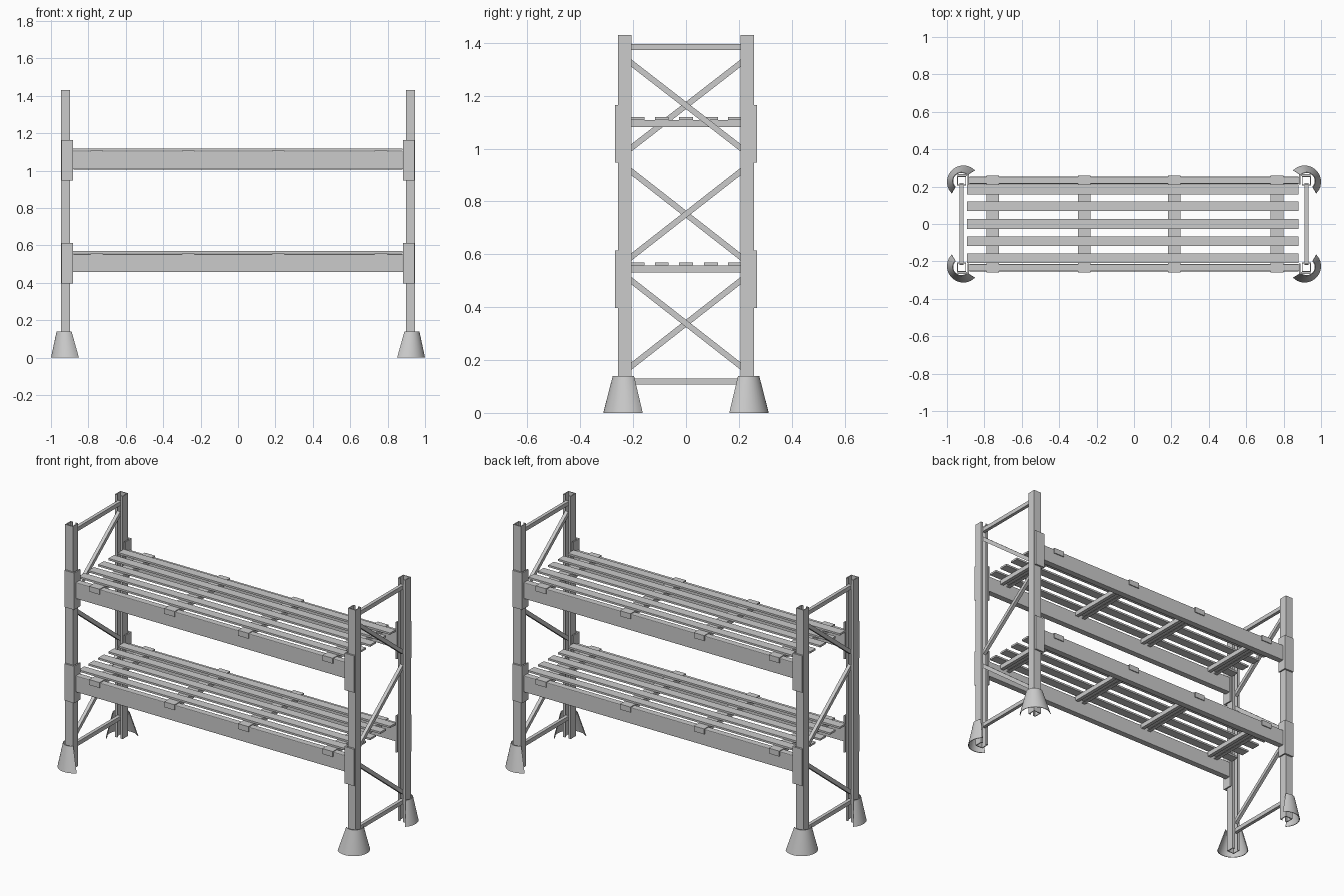
import bpy, bmesh, math
from mathutils import Vector, Matrix

if "Cube" in bpy.data.objects:
    bpy.data.objects.remove(bpy.data.objects["Cube"])


def finish(name, bm, smooth=False):
    bmesh.ops.recalc_face_normals(bm, faces=bm.faces)
    me = bpy.data.meshes.new(name)
    bm.to_mesh(me)
    bm.free()
    ob = bpy.data.objects.new(name, me)
    bpy.context.collection.objects.link(ob)
    if smooth:
        bpy.ops.object.select_all(action='DESELECT')
        ob.select_set(True)
        bpy.context.view_layer.objects.active = ob
        bpy.ops.object.shade_smooth_by_angle(angle=math.radians(35))
    return ob


def prism(name, profile, a, b, axis):
    """Extrude a closed 2D profile from a to b along an axis."""
    place = {'x': lambda u, v, w: (w, u, v),
             'y': lambda u, v, w: (u, w, v),
             'z': lambda u, v, w: (u, v, w)}[axis]
    bm = bmesh.new()
    lo = [bm.verts.new(place(u, v, a)) for u, v in profile]
    hi = [bm.verts.new(place(u, v, b)) for u, v in profile]
    n = len(profile)
    bm.faces.new(lo)
    bm.faces.new(hi)
    for i in range(n):
        j = (i + 1) % n
        bm.faces.new((lo[i], lo[j], hi[j], hi[i]))
    return finish(name, bm)


def rect(u0, u1, v0, v1):
    return [(u0, v0), (u1, v0), (u1, v1), (u0, v1)]


def lipped_channel(w, d, t, lip):
    """C section centred on u, back at v = 0, open side at v = -d."""
    h = w / 2
    right = [(h, 0), (h, -d), (h - lip, -d), (h - lip, -d + t), (h - t, -d + t), (h - t, -t)]
    return right + [(-u, v) for u, v in reversed(right)]


def bar(name, p, q, width, thick):
    """Straight bar between two points lying in a plane of constant x."""
    p, q = Vector(p), Vector(q)
    d = q - p
    bm = bmesh.new()
    bmesh.ops.create_cube(bm, size=1, matrix=Matrix.LocRotScale(
        (p + q) / 2, Matrix.Rotation(math.atan2(d.z, d.y), 3, 'X'), Vector((thick, d.length, width))))
    return finish(name, bm)


def guard(name, sx, sy):
    """Half-cone guard around the outer corner of a post foot."""
    bm = bmesh.new()
    n = 20
    rows = []
    for i in range(n + 1):
        ang = math.radians(-45 + 180 * i / n)
        c, s = math.cos(ang), math.sin(ang)
        row = []
        for cx, cy, r, z in ((.9125, .2255, .0875, 0), (.923, .23, .047, .14),
                             (.923, .23, .043, .14), (.9125, .2255, .0835, 0)):
            row.append(bm.verts.new((sx * (cx + r * c), sy * (cy + r * s), z)))
        rows.append(row)
    for r0, r1 in zip(rows, rows[1:]):
        for k in range(4):
            m = (k + 1) % 4
            bm.faces.new((r0[k], r1[k], r1[m], r0[m]))
    bm.faces.new(rows[0])
    bm.faces.new(rows[-1])
    return finish(name, bm, True)


XC = 0.922            # post centre line
LEVELS = (0.0, 0.55)  # height offset of each shelf
SUPPORTS = (-0.755, -0.266, 0.215, 0.765)

# Posts, foot guards and beam end brackets at each corner
for sx, side in ((-1, "left"), (1, "right")):
    for sy, end in ((-1, "front"), (1, "back")):
        tag = f"{end}_{side}"
        sec = [(sx * XC + u, sy * (0.257 + v)) for u, v in lipped_channel(0.05, 0.05, 0.005, 0.015)]
        prism(f"post_{tag}", sec, 0, 1.43, 'z')
        guard(f"foot_guard_{tag}", sx, sy)
        for i, dz in enumerate(LEVELS):
            ell = [(.944, .2575), (.944, .268), (.881, .268), (.881, .21), (.889, .21), (.889, .2575)]
            prism(f"bracket_{tag}_{i}", [(sx * x, sy * y) for x, y in ell],
                  0.397 + dz, 0.614 + dz, 'z')

# End frame bracing: the two ends zigzag in opposite directions
for sx, side in ((-1, "left"), (1, "right")):
    x = sx * XC
    for z in (0.119, 1.384):
        bar(f"brace_level_{side}", (x, -.215, z), (x, .215, z), 0.024, 0.02)
    for k, (lo, hi) in enumerate(((.172, .505), (.585, .918), (.998, 1.328))):
        s = sx * (1 if k % 2 == 0 else -1)
        bar(f"brace_diagonal_{side}_{k}", (x, -.213 * s, hi), (x, .213 * s, lo), 0.022, 0.02)

# Shelves
for i, dz in enumerate(LEVELS):
    # Long beams
    for sy, end in ((-1, "front"), (1, "back")):
        beam = prism(f"beam_{end}_{i}",
                     rect(*sorted((sy * .215, sy * .253)), .457 + dz, .553 + dz),
                     -0.883, 0.883, 'x')
        bev = beam.modifiers.new("edge_rounding", 'BEVEL')
        bev.width = 0.004
        bev.segments = 2
    # Cross supports: open channel with a strap hooked over both beams
    for k, x in enumerate(SUPPORTS):
        sec = [(x + u, .5535 + dz + v) for u, v in lipped_channel(0.068, 0.022, 0.004, 0.022)]
        prism(f"cross_support_{i}_{k}", sec, -0.214, 0.214, 'y')
        half = [(.259, .558), (.259, .526), (.2535, .526), (.2535, .5535)]
        strap = [(y, z + dz) for y, z in half] + [(-y, z + dz) for y, z in reversed(half)]
        prism(f"support_hook_{i}_{k}", strap, x - .034, x + .034, 'x')
    # Deck slats
    for k, y in enumerate((-.183, -.092, 0, .095, .185)):
        prism(f"deck_slat_{i}_{k}", rect(y - .026, y + .026, .558 + dz, .569 + dz),
              -0.893, 0.88, 'x')
